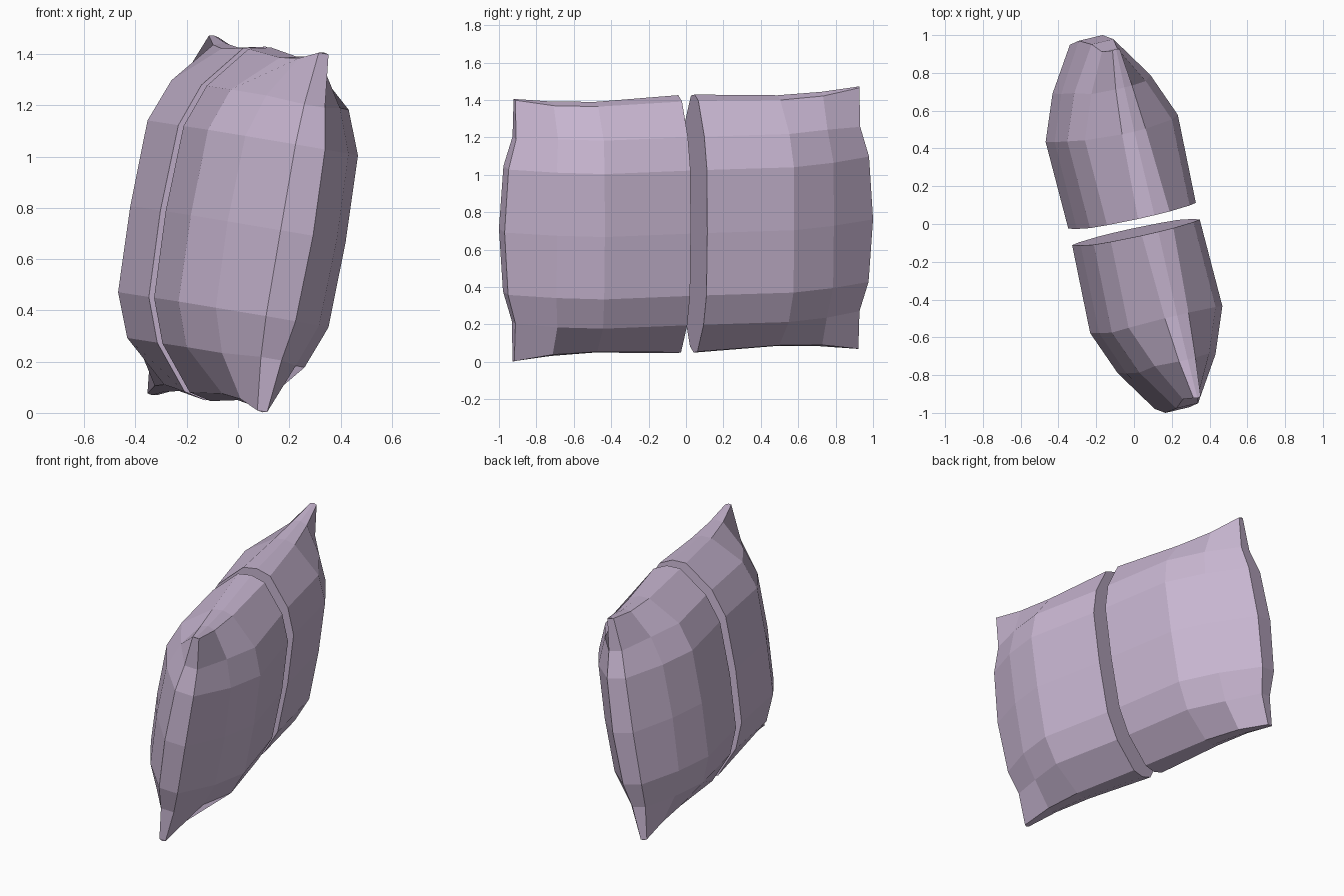
import bpy
import bmesh
from mathutils import Matrix, Vector

cube = bpy.data.objects.get("Cube")
if cube:
    bpy.data.objects.remove(cube, do_unlink=True)

# Lavender fabric
fabric = bpy.data.materials.new("lavender_fabric")
fabric.use_nodes = True
colour = (0.578, 0.468, 0.638, 1.0)
fabric.diffuse_color = colour
fabric.node_tree.nodes["Principled BSDF"].inputs["Base Color"].default_value = colour

# Tilted cushion frame: thickness, length and height axes
length = Vector((-0.226, 0.97, 0.035)).normalized()
height = Vector((0.17, 0.0, 0.985))
height = (height - length * height.dot(length)).normalized()
thick = length.cross(height)
frame = Matrix((thick, length, height)).transposed().to_4x4()
frame.translation = (0, 0, 0.7375)

# Quarter sections from the cut to the seam: (thickness, length, height)
SECTIONS = [
    [(0, .045, .70), (.087, .045, .68), (.228, .045, .51), (.292, .045, .34), (.305, .045, 0)],
    [(0, .50, .68), (.065, .50, .665), (.24, .51, .51), (.305, .52, .34), (.315, .52, 0)],
    [(0, .74, .69), (.045, .74, .675), (.15, .74, .51), (.21, .76, .34), (.222, .76, 0)],
    [(0, .95, .712), (.02, .945, .708), (.042, .945, .50), (.06, .99, .34), (.066, 1.012, 0)],
]


def ring(quarter):
    """Mirror a quarter section into a closed ring, starting at the top."""
    right = quarter + [(w, u, -h) for w, u, h in quarter[-2::-1]]
    return right + [(-w, u, h) for w, u, h in right[-2:0:-1]]


def half_cushion(name, side):
    bm = bmesh.new()
    rings = [[bm.verts.new((w, side * u, h)) for w, u, h in ring(q)] for q in SECTIONS]
    n = len(rings[0])
    # Padded skin
    for a, b in zip(rings, rings[1:]):
        for i in range(n):
            j = (i + 1) % n
            bm.faces.new((a[i], a[j], b[j], b[i]))
    # Flat cut face
    bm.faces.new(rings[0])
    # Seam strip closing the outer end
    end = rings[-1]
    bm.faces.new((end[0], end[1], end[-1]))
    for i in range(1, n // 2 - 1):
        bm.faces.new((end[i], end[i + 1], end[n - i - 1], end[n - i]))
    k = n // 2
    bm.faces.new((end[k - 1], end[k], end[k + 1]))
    bmesh.ops.transform(bm, matrix=frame, verts=bm.verts)
    bmesh.ops.recalc_face_normals(bm, faces=bm.faces)
    mesh = bpy.data.meshes.new(name)
    bm.to_mesh(mesh)
    bm.free()
    mesh.materials.append(fabric)
    obj = bpy.data.objects.new(name, mesh)
    bpy.context.collection.objects.link(obj)


half_cushion("cushion_front_half", -1)
half_cushion("cushion_back_half", 1)
